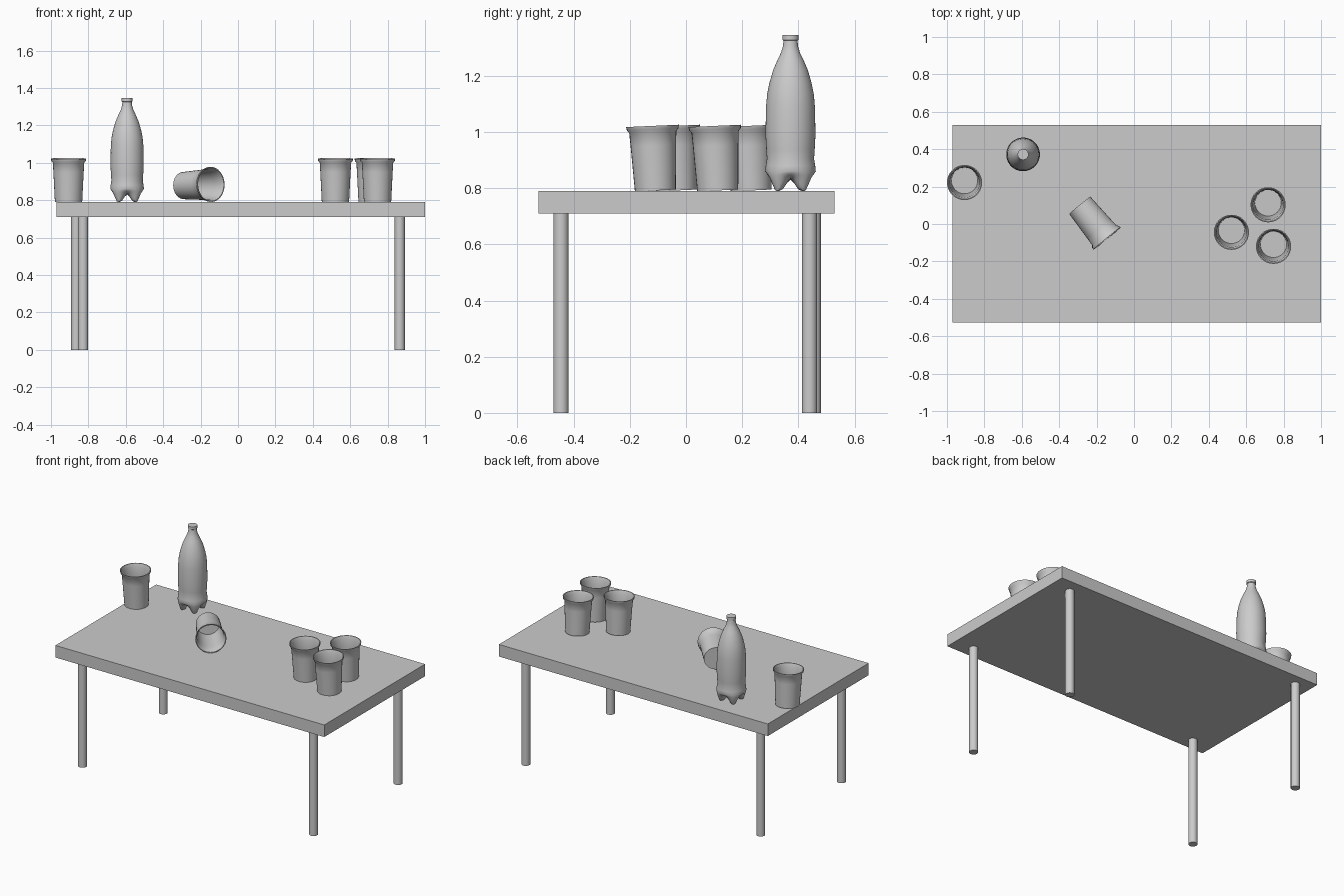
import bpy, bmesh
from math import pi, sin, cos, radians
from mathutils import Matrix, Vector

cube = bpy.data.objects.get("Cube")
if cube:
    bpy.data.objects.remove(cube, do_unlink=True)

TABLE_Z = 0.79
UNDERSIDE = 0.71


def finish(name, bm, matrix=Matrix(), smooth=True):
    bmesh.ops.remove_doubles(bm, verts=bm.verts, dist=1e-5)
    bmesh.ops.recalc_face_normals(bm, faces=bm.faces)
    mesh = bpy.data.meshes.new(name)
    bm.to_mesh(mesh)
    bm.free()
    if smooth:
        mesh.polygons.foreach_set("use_smooth", [True] * len(mesh.polygons))
        mesh.set_sharp_from_angle(angle=radians(40))
    obj = bpy.data.objects.new(name, mesh)
    obj.matrix_world = matrix
    bpy.context.collection.objects.link(obj)
    return obj


def lathe(profile, sides, valley=None, lobes=4):
    """Revolve (radius, z) points; blend towards the valley profile between lobes."""
    bm = bmesh.new()
    valley = valley or profile
    rings = []
    for (r0, z0), (r1, z1) in zip(profile, valley):
        ring = []
        for i in range(sides):
            a = 2 * pi * i / sides
            w = (1 + cos(lobes * (a - pi / 4))) / 2
            r, z = r1 + (r0 - r1) * w, z1 + (z0 - z1) * w
            ring.append(bm.verts.new((r * cos(a), r * sin(a), z)))
        rings.append(ring)
    for low, high in zip(rings, rings[1:]):
        for i in range(sides):
            j = (i + 1) % sides
            bm.faces.new((low[i], low[j], high[j], high[i]))
    return bm


# Table top
bm = bmesh.new()
bmesh.ops.create_cube(bm, size=1)
bmesh.ops.scale(bm, vec=(1.97, 1.055, TABLE_Z - UNDERSIDE), verts=bm.verts)
finish("table_top", bm, Matrix.Translation((0.015, 0.002, (TABLE_Z + UNDERSIDE) / 2)), False)

# Round legs
legs = {
    "front_right_leg": (-0.828, -0.445),
    "front_left_leg": (0.865, -0.445),
    "back_right_leg": (-0.865, 0.453),
    "back_left_leg": (0.865, 0.44),
}
for name, (x, y) in legs.items():
    bm = bmesh.new()
    bmesh.ops.create_cone(bm, cap_ends=True, segments=24, radius1=0.027,
                          radius2=0.027, depth=UNDERSIDE)
    finish(name, bm, Matrix.Translation((x, y, UNDERSIDE / 2)))

# Cups: outer wall, flared lip, then inner wall and floor
cup_profile = [(0, 0), (0.073, 0), (0.076, 0.06), (0.081, 0.16), (0.084, 0.208),
               (0.092, 0.218), (0.094, 0.23), (0.089, 0.23), (0.081, 0.208),
               (0.078, 0.16), (0.073, 0.06), (0.07, 0.006), (0, 0.006)]
lean = Matrix.Rotation(0.045, 4, 'X')
standing = [(-0.906, 0.232), (0.521, -0.034), (0.717, 0.113), (0.746, -0.109)]
for i, (x, y) in enumerate(standing):
    place = Matrix.Translation((x, y, TABLE_Z + 0.002)) @ lean
    finish(f"standing_cup_{i + 1}", lathe(cup_profile, 32), place)

# Cup lying on its side
axis = Vector((0.139, -0.17, 0.006))
place = Matrix.Translation((-0.29, 0.1, 0.878)) @ axis.to_track_quat('Z', 'Y').to_matrix().to_4x4()
finish("tipped_cup", lathe(cup_profile, 32), place)

# Bottle: footed base, waisted body, tapered shoulder and cap
foot = [(0, 0.04), (0.03, 0.022), (0.048, 0.003), (0.058, 0), (0.07, 0),
        (0.077, 0.016), (0.084, 0.038), (0.088, 0.054)]
arch = [(0, 0.04), (0.025, 0.042), (0.038, 0.043), (0.048, 0.045), (0.058, 0.048),
        (0.068, 0.051), (0.076, 0.055), (0.085, 0.062)]
body = [(0.09, 0.07), (0.088, 0.09), (0.084, 0.115), (0.086, 0.145), (0.089, 0.2),
        (0.087, 0.3), (0.083, 0.345), (0.075, 0.385), (0.062, 0.43), (0.047, 0.465),
        (0.034, 0.492), (0.027, 0.515), (0.025, 0.535), (0.029, 0.538),
        (0.029, 0.556), (0, 0.556)]
finish("bottle", lathe(foot + body, 48, arch + body),
       Matrix.Translation((-0.593, 0.372, TABLE_Z)))
